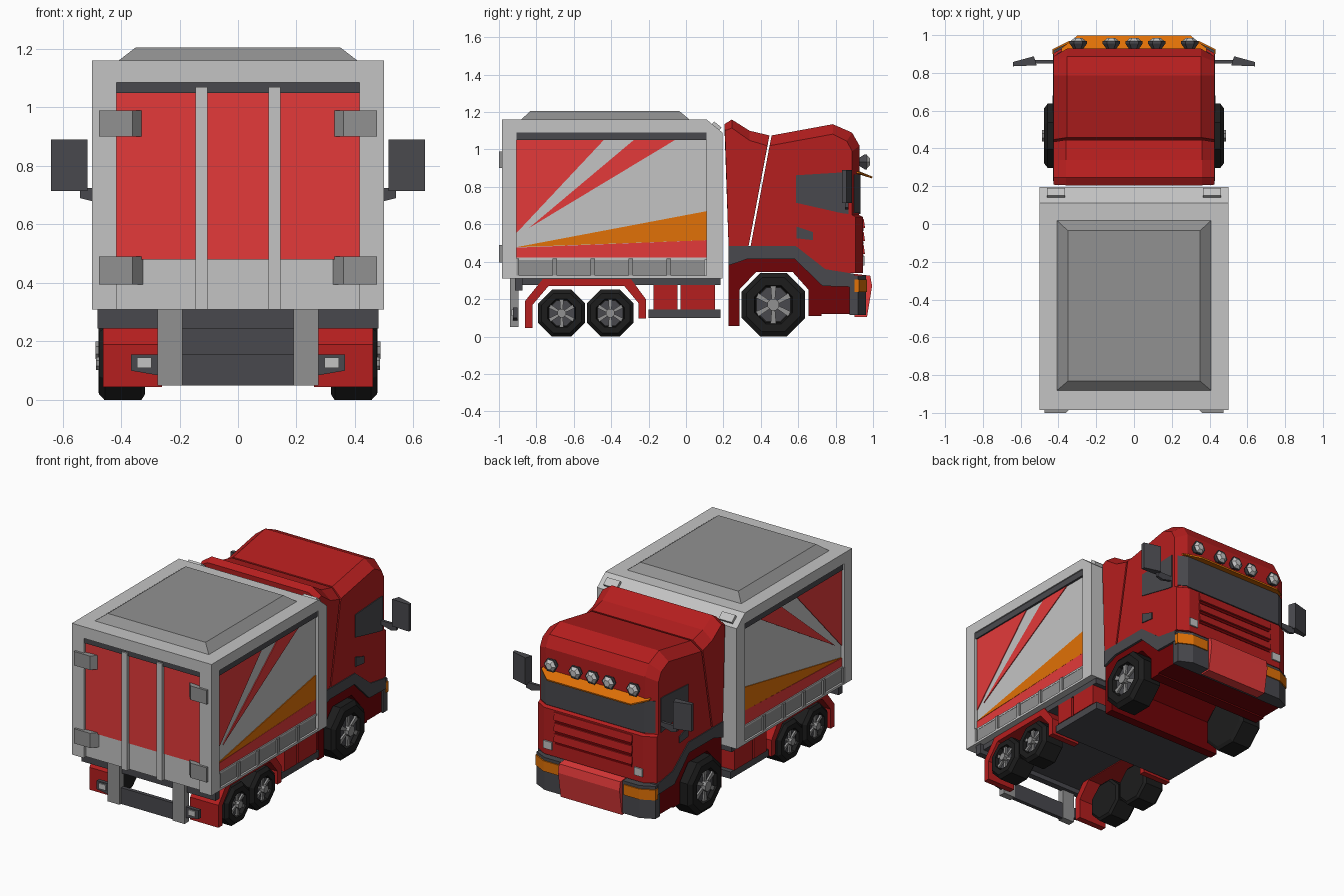
import bpy, bmesh, math
from mathutils import Vector


def material(name, r, g, b):
    m = bpy.data.materials.new(name)
    m.diffuse_color = (r, g, b, 1)
    return m


LIGHT = material("light grey", .55, .55, .55)
MID = material("mid grey", .285, .285, .285)
DARK = material("dark grey", .066, .066, .075)
BLACK = material("tyre black", .012, .012, .012)
BRIGHT = material("bright red", .77, .042, .042)
RED = material("cab red", .46, .013, .013)
DEEP = material("deep red", .16, .001, .002)
ORANGE = material("orange", .75, .165, .002)


def finish(name, bm, mat, mirror=False):
    bmesh.ops.recalc_face_normals(bm, faces=bm.faces)
    me = bpy.data.meshes.new(name)
    bm.to_mesh(me)
    bm.free()
    me.materials.append(mat)
    ob = bpy.data.objects.new(name, me)
    bpy.context.collection.objects.link(ob)
    if mirror:
        ob.modifiers.new("Mirror", 'MIRROR').use_mirror_merge = False
    return ob


def loft(name, axis, slices, mat, mirror=False):
    """Join equal-length profiles placed along an axis and cap both ends."""
    bm = bmesh.new()
    rings = []
    for a, pts in slices:
        place = {'x': lambda p: (a, p[0], p[1]), 'y': lambda p: (p[0], a, p[1]),
                 'z': lambda p: (p[0], p[1], a)}[axis]
        rings.append([bm.verts.new(place(p)) for p in pts])
    n = len(rings[0])
    for r, q in zip(rings, rings[1:]):
        for i in range(n):
            bm.faces.new((r[i], r[(i + 1) % n], q[(i + 1) % n], q[i]))
    bm.faces.new(rings[0])
    bm.faces.new(rings[-1])
    return finish(name, bm, mat, mirror)


def prism(name, axis, pts, a, b, mat, mirror=False):
    return loft(name, axis, [(a, pts), (b, pts)], mat, mirror)


def rect(u0, u1, v0, v1):
    return [(u0, v0), (u1, v0), (u1, v1), (u0, v1)]


def box(name, x0, x1, y0, y1, z0, z1, mat, mirror=False):
    return prism(name, 'z', rect(x0, x1, y0, y1), z0, z1, mat, mirror)


def ngon(cu, cv, r, n, turn=.5):
    return [(cu + r * math.cos(math.tau * (i + turn) / n),
             cv + r * math.sin(math.tau * (i + turn) / n)) for i in range(n)]


# Cargo box: recessed core with raised frame on sides and rear
prism("cargo_core", 'x', [(-.96, .31), (.195, .31), (.195, 1.09), (.11, 1.16), (-.96, 1.16)],
      -.478, .478, LIGHT)
box("side_rear_post", .415, .5, -.985, -.905, .31, 1.16, LIGHT, True)
prism("side_front_post", 'x', [(.11, .31), (.195, .31), (.195, 1.09), (.11, 1.16)],
      .47, .5, LIGHT, True)
box("side_top_rail", .47, .5, -.905, .11, 1.09, 1.16, LIGHT, True)
box("side_bottom_rail", .47, .5, -.905, .11, .31, .325, LIGHT, True)
box("side_middle_rail", .47, .49, -.905, .11, .41, .422, LIGHT, True)
box("rear_top_rail", -.415, .415, -.985, -.96, 1.085, 1.16, LIGHT)
box("side_shade_bar", .475, .492, -.905, .11, 1.05, 1.09, DARK, True)
box("rear_shade_bar", -.415, .415, -.975, -.96, 1.05, 1.085, DARK)
loft("roof_cap", 'z', [(1.155, rect(-.415, .415, -.887, .025)),
                       (1.205, rect(-.35, .35, -.832, -.035))], MID)
for i in range(5):
    y = -.905 + i * .203
    box("side_locker", .47, .488, y + .012, y + .191, .325, .41, MID, True)
    box("side_locker_rib", .47, .5, y - .012, y + .012, .315, .418, MID, True)
# Marker lamps lying on the front slope
prism("box_marker_lamp", 'x', [(.135, 1.13), (.175, 1.1), (.19, 1.118), (.15, 1.15)],
      .365, .46, LIGHT, True)

# Painted stripes on the sides
stripes = [("low_stripe", [(-.905, .422), (.11, .422), (.11, .515), (-.905, .475)], BRIGHT),
           ("orange_stripe", [(-.905, .478), (.11, .515), (.11, .67)], ORANGE),
           ("corner_stripe", [(-.905, .555), (-.44, 1.05), (-.905, 1.05)], BRIGHT),
           ("ray_stripe", [(-.84, .58), (-.06, 1.05), (-.28, 1.05)], BRIGHT)]
for name, pts, mat in stripes:
    prism(name, 'x', pts, .476, .483, mat, True)

# Rear doors
box("rear_door_paint", -.415, .415, -.966, -.958, .48, 1.05, BRIGHT)
box("door_bar", .105, .145, -.985, -.96, .31, 1.07, LIGHT, True)
for z0, z1 in ((.9, .99), (.395, .49)):
    prism("door_hinge", 'z', [(.475, -.98), (.475, -1), (.36, -1), (.325, -.96)], z0, z1, MID, True)

# Chassis, bumper and lockers under the box
box("chassis", -.455, .455, -.91, .185, .275, .31, DARK)
box("rear_chassis_beam", -.48, .48, -.915, -.875, .245, .31, DARK)
box("rear_bumper_post", .19, .275, -.94, -.895, .05, .31, MID, True)
box("rear_bumper_bar", -.2, .2, -.925, -.9, .05, .155, DARK)
prism("rear_lamp_plate", 'y', [(.19, .05), (.25, .08), (.365, .1), (.365, .155), (.19, .155)],
      -.925, -.9, DARK, True)
box("rear_lamp", .295, .345, -.932, -.92, .11, .145, LIGHT, True)
box("side_skirt_floor", -.45, .45, -.2, .185, .1, .145, DARK)
for y0, y1 in ((-.175, -.045), (-.03, .155)):
    box("red_locker", .25, .455, y0, y1, .145, .276, RED, True)
box("centre_locker", -.27, .27, -.03, .15, .145, .276, DARK)

# Rear mudguards as an arched strip
prism("rear_mudguard", 'x', [(-.86, .045), (-.86, .19), (-.765, .308), (-.295, .308), (-.215, .2),
                             (-.215, .095), (-.255, .095), (-.255, .18), (-.33, .27),
                             (-.735, .27), (-.82, .17), (-.82, .045)], .26, .462, RED, True)


# Wheels: octagonal tyres with spoked hubs
def wheel(y, apothem, x0, x1):
    r = apothem / math.cos(math.pi / 8)
    steps = [(x0, .88), (x0 + .012, 1), (x1 - .02, 1), (x1, .85), (x1, .6), (x1 - .025, .56)]
    loft("tyre", 'x', [(x, ngon(y, apothem, r * k, 8)) for x, k in steps], BLACK, True)
    prism("hub", 'x', ngon(y, apothem, r * .18, 8), x1 - .03, x1 + .01, MID, True)
    prism("rim_disc", 'x', ngon(y, apothem, r * .52, 8), x1 - .03, x1 - .022, DARK, True)
    for i in range(6):
        a = math.tau * (i + .5) / 6
        d, t = Vector((math.cos(a), math.sin(a))), Vector((-math.sin(a), math.cos(a)))
        c = Vector((y, apothem))
        pts = [c + d * r * u + t * r * v for u, v in ((.15, -.05), (.54, -.08), (.54, .08), (.15, .05))]
        prism("spoke", 'x', pts, x1 - .03, x1 - .01, MID, True)


wheel(-.665, .125, .32, .475)
wheel(-.405, .125, .32, .475)
wheel(.467, .17, .318, .477)

# Cab: chamfered main shell and separate rear fairing
cab = [(.458, 1.075), (.785, 1.135), (.888, 1.09), (.928, 1.02), (.925, .65), (.945, .64),
       (.945, .34), (.75, .34), (.58, .47), (.343, .47)]
cab_in = [(.447, 1.02), (.785, 1.082), (.86, 1.045), (.888, .99), (.888, .65), (.905, .64),
          (.905, .34), (.75, .34), (.58, .47), (.343, .47)]
loft("cab", 'x', [(-.425, cab_in), (-.355, cab), (.355, cab), (.425, cab_in)], RED)
fair = [(.205, 1.135), (.245, 1.16), (.34, 1.1), (.446, 1.075), (.332, .47), (.228, .47)]
fair_in = [(.208, 1.1), (.245, 1.115), (.34, 1.048), (.435, 1.02), (.332, .47), (.228, .47)]
loft("cab_rear_fairing", 'x', [(-.425, fair_in), (-.36, fair), (.36, fair), (.425, fair_in)], RED)

# Wheel arch trim and lower cab
prism("cab_lower_trim", 'x', [(.228, .38), (.228, .485), (.585, .485), (.745, .36), (.9, .335),
                              (.9, .265), (.73, .27), (.58, .415), (.33, .415)], -.43, .43, DARK)
prism("front_wheel_arch", 'x', [(.228, .055), (.228, .385), (.33, .415), (.58, .415), (.73, .275),
                                (.9, .275), (.9, .12), (.725, .12), (.725, .11), (.655, .11),
                                (.655, .25), (.57, .345), (.375, .345), (.285, .25), (.285, .055)],
      -.415, .415, DEEP)

# Front bumper, corner lamps and headlights
prism("front_bumper", 'z', [(-.425, .875), (.425, .875), (.425, .92), (.34, .962), (-.34, .962),
                            (-.425, .92)], .115, .325, DARK)
prism("corner_lamp", 'z', [(.431, .9), (.431, .925), (.343, .969), (.23, .969), (.23, .9)],
      .238, .305, ORANGE, True)
prism("bumper_centre", 'x', [(.9, .335), (.985, .325), (.995, .27), (.968, .105), (.9, .105)],
      -.22, .22, BRIGHT)
box("headlight", .295, .355, .94, .955, .38, .43, LIGHT, True)

# Windscreen, visor, grille
box("windscreen", -.355, .355, .92, .932, .655, .865, DARK)
prism("windscreen_corner", 'z', [(.355, .932), (.355, .92), (.405, .89), (.41, .9)],
      .66, .865, DARK, True)
visor_end = [(.9, .887), (.93, .878), (.93, .87), (.9, .875)]
visor_mid = [(.915, .888), (.997, .855), (.995, .845), (.915, .872)]
loft("sun_visor", 'x', [(-.385, visor_end), (-.3, visor_mid), (.3, visor_mid), (.385, visor_end)],
     ORANGE)
for z in (.435, .505, .575):
    box("grille_gap", -.275, .275, .94, .948, z - .012, z + .004, DEEP)
    prism("grille_slat", 'x', [(.94, z + .004), (.957, z + .006), (.95, z + .054), (.94, z + .056)],
          -.28, .28, RED)

# Side windows, handles and mirrors
prism("side_window", 'x', [(.588, .715), (.588, .862), (.83, .877), (.868, .877), (.868, .655), (.83, .66)],
      .42, .43, DARK, True)
prism("door_handle", 'x', [(.59, .525), (.59, .588), (.68, .558), (.68, .515)], .42, .431, DARK, True)
prism("mirror_arm", 'y', [(.42, .7), (.5, .68), (.54, .69), (.54, .725), (.42, .725)],
      .85, .868, DARK, True)
prism("mirror", 'z', [(.515, .84), (.64, .835), (.64, .858), (.53, .888)], .715, .89, DARK, True)

# Roof spotlights
for x in (-.295, -.12, 0, .12, .295):
    loft("spotlight", 'y', [(.922, ngon(x, .934, .022, 6, 0)), (.955, ngon(x, .934, .046, 6, 0)),
                            (.968, ngon(x, .934, .046, 6, 0))], DARK)
    loft("spotlight_lens", 'y', [(.966, ngon(x, .934, .043, 6, 0)),
                                 (.984, ngon(x, .934, .022, 6, 0))], LIGHT)
